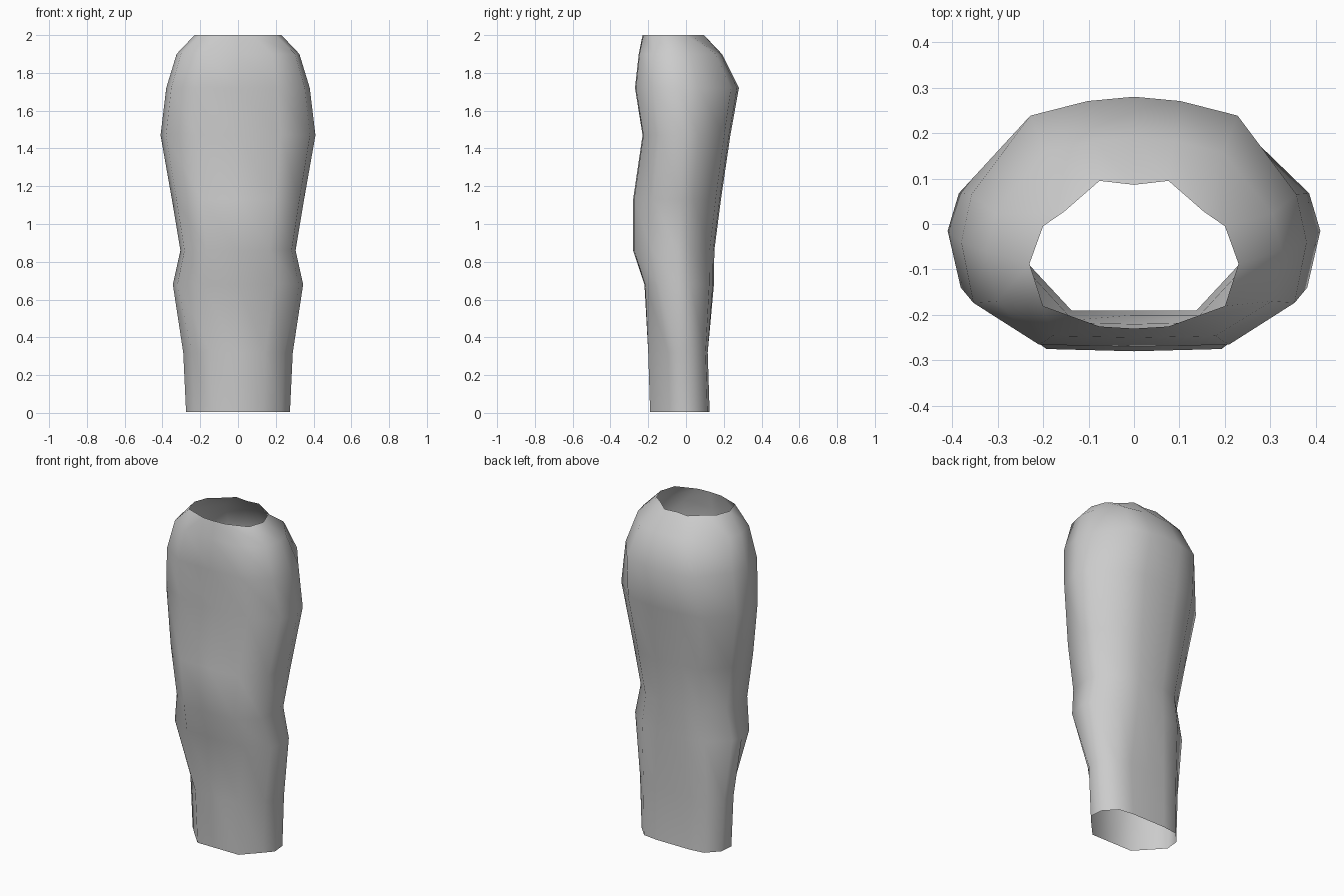
import bpy
import bmesh

cube = bpy.data.objects.get("Cube")
if cube:
    bpy.data.objects.remove(cube, do_unlink=True)

# Half cross-sections from back centre to front centre: (width share, depth share)
CUFF = [(0, 1), (.4, 1), (.73, .93), (.97, .5), (1, 0), (.84, -.33), (.5, -1), (0, -1)]
BODY = [(0, 1), (.27, .97), (.6, .87), (.94, .33), (1, 0), (.93, -.58), (.55, -.98), (0, -1)]
RIM = [(0, .95), (.33, 1), (.67, .61), (.87, .43), (1, -.05), (.87, -.67), (.33, -.97), (0, -1)]

# Rings from bottom to top: height, half width, widest y, back y, front y, section
RINGS = [
    (.005, .275, -.04, .125, -.19, CUFF),
    (.32, .29, -.04, .115, -.2, CUFF),
    (.68, .345, -.04, .148, -.22, BODY),
    (.86, .305, -.04, .15, -.28, BODY),
    (1.13, .35, -.03, .185, -.28, BODY),
    (1.47, .41, -.015, .235, -.23, BODY),
    (1.72, .38, -.04, .28, -.27, BODY),
    (1.9, .325, -.06, .19, -.25, BODY),
    (2, .23, -.08, .095, -.23, RIM),
]


def make_material(name, color):
    mat = bpy.data.materials.new(name)
    mat.use_nodes = True
    mat.diffuse_color = color
    mat.node_tree.nodes["Principled BSDF"].inputs["Base Color"].default_value = color
    return mat


def add_ring(bm, z, width, middle, back, front, section):
    """Add one closed ring of vertices, mirrored across x."""
    half = []
    for u, v in section:
        depth = back - middle if v > 0 else middle - front
        half.append((u * width, middle + v * depth, z))
    mirrored = [(-x, y, h) for x, y, h in half[-2:0:-1]]
    return [bm.verts.new(p) for p in half + mirrored]


def make_sleeve():
    """Loft the rings into a tube that is open at both ends."""
    bm = bmesh.new()
    rings = [add_ring(bm, *ring) for ring in RINGS]
    for low, high in zip(rings, rings[1:]):
        for i in range(len(low)):
            j = (i + 1) % len(low)
            bm.faces.new((low[i], high[i], high[j], low[j]))
    # The sections run clockwise, so this winding faces outward
    for face in bm.faces:
        face.smooth = True
    mesh = bpy.data.meshes.new("sleeve")
    bm.to_mesh(mesh)
    bm.free()
    sleeve = bpy.data.objects.new("sleeve", mesh)
    bpy.context.collection.objects.link(sleeve)
    return sleeve


sleeve = make_sleeve()
sleeve.data.materials.append(make_material("light grey cloth", (.6, .6, .6, 1)))
